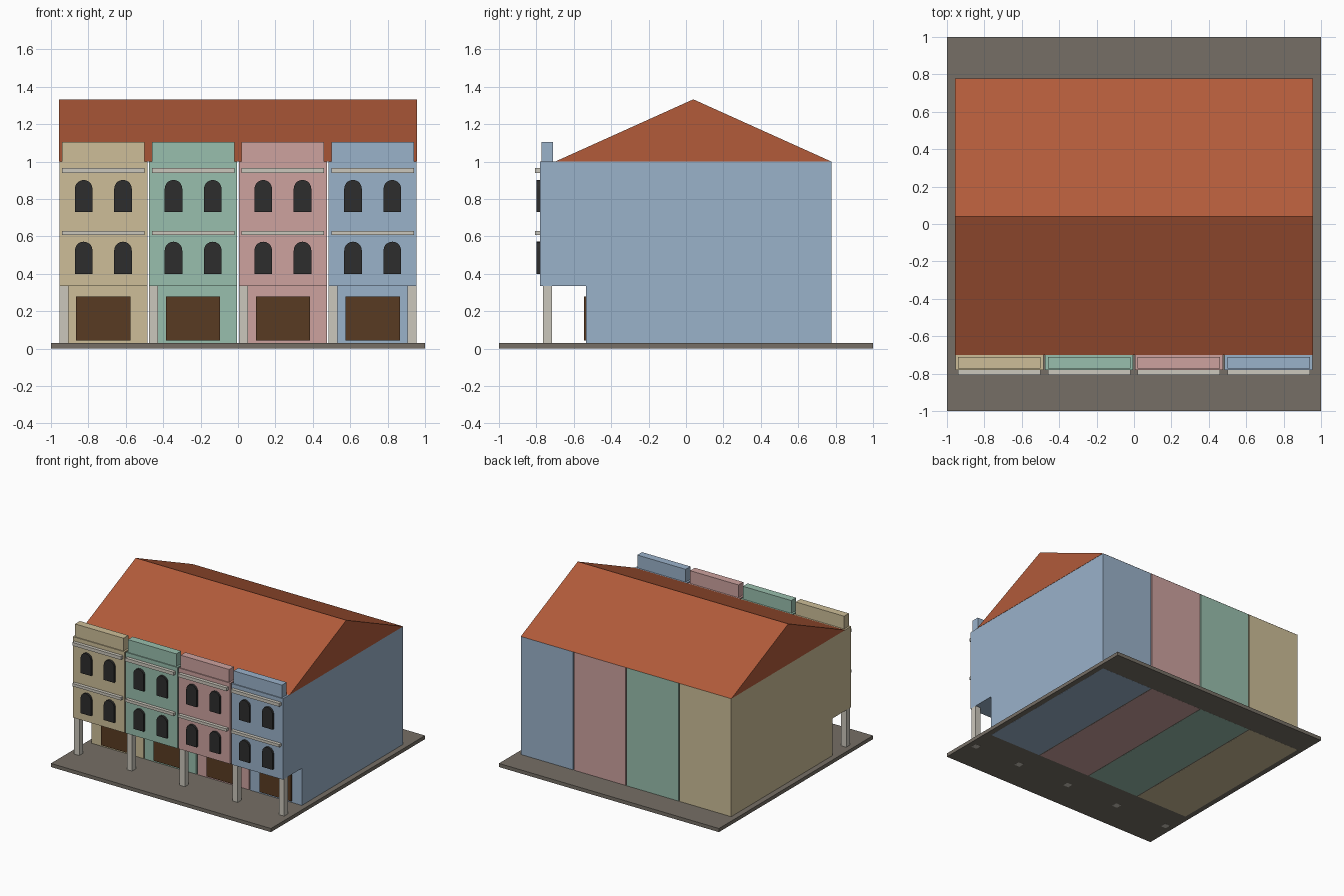
import bpy, bmesh, math
from mathutils import Vector

if "Cube" in bpy.data.objects:
    bpy.data.objects.remove(bpy.data.objects["Cube"])


def mat(name, hexcol):
    def lin(v):
        v /= 255
        return v / 12.92 if v <= 0.04045 else ((v + 0.055) / 1.055) ** 2.4
    m = bpy.data.materials.new(name)
    m.diffuse_color = (*[lin(int(hexcol[i:i + 2], 16)) for i in (0, 2, 4)], 1)
    m.use_nodes = True
    m.node_tree.nodes["Principled BSDF"].inputs["Base Color"].default_value = m.diffuse_color
    return m


walls = [mat("cream_wall", "CDBE98"), mat("mint_wall", "99BFAD"),
         mat("pink_wall", "CDA29F"), mat("blue_wall", "9AB2CA")]
trim = mat("pale_stone", "CBC7BC")
door_mat = mat("brown_door", "593B22")
glass = mat("dark_window", "2D2D2D")
paving = mat("grey_paving", "766F66")
tile = mat("terracotta_roof", "B25B3A")


def prism(name, pts, depth, material):
    """Extrude a closed 3D outline along the depth vector."""
    bm = bmesh.new()
    f = bm.faces.new([bm.verts.new(p) for p in pts])
    r = bmesh.ops.extrude_face_region(bm, geom=[f], use_keep_orig=True)
    vs = [g for g in r["geom"] if isinstance(g, bmesh.types.BMVert)]
    bmesh.ops.translate(bm, verts=vs, vec=Vector(depth))
    bmesh.ops.recalc_face_normals(bm, faces=bm.faces)
    me = bpy.data.meshes.new(name)
    bm.to_mesh(me)
    bm.free()
    me.materials.append(material)
    ob = bpy.data.objects.new(name, me)
    bpy.context.collection.objects.link(ob)
    return ob


def box(name, x0, x1, y0, y1, z0, z1, material):
    return prism(name, [(x0, y0, z0), (x1, y0, z0), (x1, y1, z0), (x0, y1, z0)],
                 (0, 0, z1 - z0), material)


W, PITCH, FRONT, BACK, SHOP, FLOOR2 = 0.47, 0.48, -0.78, 0.777, -0.535, 0.335

# paved base (a hair above zero so the house footprints show underneath)
box("base_slab", -1, 1, -1, 1, 0.0004, 0.03, paving)

for i, wall in enumerate(walls):
    cx = (i - 1.5) * PITCH
    x0 = cx - W / 2
    # house body with recessed ground floor
    side = [(SHOP, 0), (BACK, 0), (BACK, 1), (FRONT, 1), (FRONT, FLOOR2), (SHOP, FLOOR2)]
    prism(f"house_body_{i}", [(x0, y, z) for y, z in side], (W, 0, 0), wall)
    # parapet
    box(f"parapet_{i}", cx - 0.22, cx + 0.22, -0.772, -0.71, 1.0, 1.105, wall)
    # horizontal mouldings
    box(f"lower_moulding_{i}", cx - 0.22, cx + 0.22, -0.807, FRONT, 0.607, 0.63, trim)
    box(f"upper_moulding_{i}", cx - 0.22, cx + 0.22, -0.807, FRONT, 0.94, 0.967, trim)
    # shop door
    box(f"shop_door_{i}", cx - 0.145, cx + 0.145, SHOP - 0.01, SHOP, 0.043, 0.278, door_mat)
    # column at the left corner of each house
    box(f"column_{i}", x0, x0 + 0.048, -0.765, -0.717, 0, FLOOR2, trim)
    # arched windows
    for z0 in (0.4, 0.73):
        for s in (-1, 1):
            wx, r = cx + s * 0.105, 0.047
            pts = [(wx - r, FRONT, z0), (wx + r, FRONT, z0)]
            pts += [(wx + r * math.cos(a), FRONT, z0 + 0.125 + r * math.sin(a))
                    for a in (math.pi * k / 10 for k in range(11))]
            prism(f"window_{i}", pts, (0, -0.018, 0), glass)

# last column at the right end
box("column_end", 0.907, 0.955, -0.765, -0.717, 0, FLOOR2, trim)

# gable roof over the whole row
prism("gable_roof", [(-0.957, -0.7, 1.0), (-0.957, 0.778, 1.0), (-0.957, 0.039, 1.333)],
      (1.914, 0, 0), tile)
